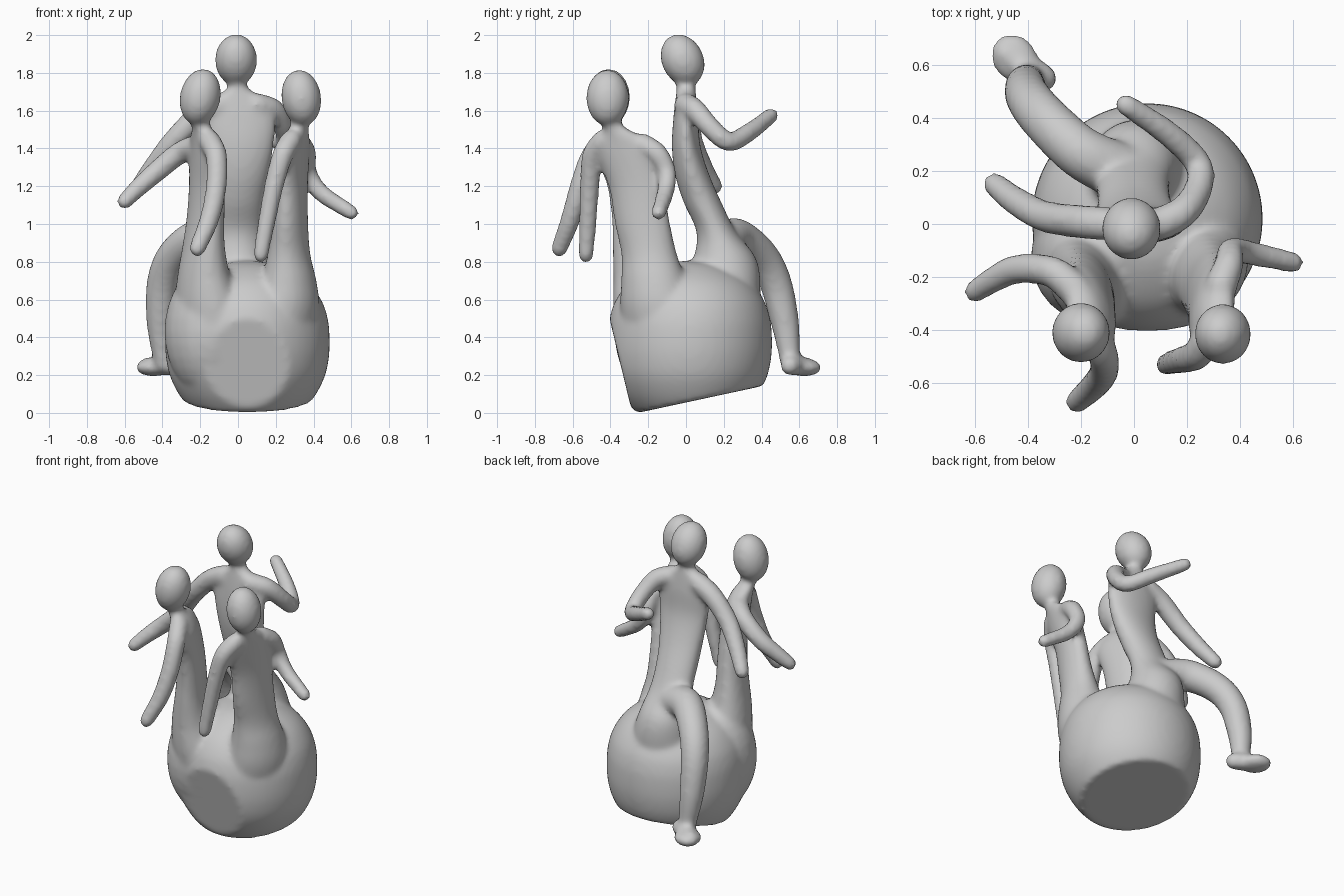
import bpy, bmesh, math
from mathutils import Vector, Matrix

if "Cube" in bpy.data.objects:
    bpy.data.objects.remove(bpy.data.objects["Cube"])

parts = []
N = 16


def finish(bm, name):
    bmesh.ops.recalc_face_normals(bm, faces=bm.faces)
    me = bpy.data.meshes.new(name)
    bm.to_mesh(me)
    bm.free()
    ob = bpy.data.objects.new(name, me)
    bpy.context.collection.objects.link(ob)
    parts.append(ob)
    return ob


def spline(pts, steps=6):
    """Catmull-Rom through tuples of any length."""
    p = [Vector(q) for q in pts]
    p = [2 * p[0] - p[1]] + p + [2 * p[-1] - p[-2]]
    out = []
    for i in range(1, len(p) - 2):
        a, b, c, d = p[i - 1:i + 3]
        for k in range(steps):
            t = k / steps
            out.append(0.5 * (2 * b + (c - a) * t + (2 * a - 5 * b + 4 * c - d) * t * t
                              + (3 * b - a - 3 * c + d) * t ** 3))
    return out + [p[-2]]


def bridge(bm, loops):
    rings = [[bm.verts.new(v) for v in lp] for lp in loops]
    n = len(rings[0])
    for a, b in zip(rings, rings[1:]):
        for i in range(n):
            j = (i + 1) % n
            bm.faces.new((a[i], a[j], b[j], b[i]))
    bm.faces.new(rings[0])
    bm.faces.new(rings[-1])


def limb(name, pts):
    """Round tube with rounded ends; points are (x, y, z, radius)."""
    s = [(Vector(q[:3]), q[3]) for q in spline([Vector(p) for p in pts])]
    d0 = (s[0][0] - s[1][0]).normalized()
    d1 = (s[-1][0] - s[-2][0]).normalized()
    caps = [math.radians(a) for a in (30, 55, 78)]
    head = [(s[0][0] + d0 * s[0][1] * math.sin(a), s[0][1] * math.cos(a)) for a in reversed(caps)]
    tail = [(s[-1][0] + d1 * s[-1][1] * math.sin(a), s[-1][1] * math.cos(a)) for a in caps]
    s = head + s + tail
    loops, q, prev = [], None, None
    for i, (c, r) in enumerate(s):
        t = (s[min(i + 1, len(s) - 1)][0] - s[max(i - 1, 0)][0]).normalized()
        q = t.to_track_quat('Z', 'Y') if q is None else prev.rotation_difference(t) @ q
        prev = t
        loops.append([c + q @ Vector((r * math.cos(2 * math.pi * k / N), r * math.sin(2 * math.pi * k / N), 0))
                      for k in range(N)])
    bm = bmesh.new()
    bridge(bm, loops)
    finish(bm, name)


def stack(bm, rings, angle=0, n=32, steps=5):
    """Horizontal ellipses (x, y, z, half width, half depth), turned by angle."""
    rot = Matrix.Rotation(math.radians(angle), 3, 'Z')
    loops = []
    for q in spline(rings, steps):
        x, y, z, a, b = q
        loops.append([Vector((x, y, z)) + rot @ Vector((a * math.cos(2 * math.pi * k / n),
                      b * math.sin(2 * math.pi * k / n), 0)) for k in range(n)])
    bridge(bm, loops)


def torso(name, rings, angle):
    bm = bmesh.new()
    stack(bm, rings, angle)
    finish(bm, name)


def ball(name, loc, radii, rot=(0, 0, 0)):
    bm = bmesh.new()
    m = Matrix.Translation(loc)
    for ax, a in zip('ZYX', reversed(rot)):
        m = m @ Matrix.Rotation(math.radians(a), 4, ax)
    bmesh.ops.create_uvsphere(bm, u_segments=24, v_segments=16, radius=1, matrix=m @ Matrix.Diagonal((*radii, 1)))
    finish(bm, name)


# Round base, sliced by a tilted floor plane and a flat front plane
bm = bmesh.new()
profile = [(-.1, .18), (-.03, .25), (.04, .32), (.11, .37), (.2, .412), (.3, .432), (.4, .435), (.5, .425),
           (.6, .39), (.7, .31), (.78, .17), (.805, .03)]
stack(bm, [(.05, .02, z, r, r) for z, r in profile], n=64)
for co, no in (((0, -.28, -.005), (0, .215, -1)), ((0, -.405, .5), (0, -1, -.24))):
    geom = bm.verts[:] + bm.edges[:] + bm.faces[:]
    cut = bmesh.ops.bisect_plane(bm, geom=geom, plane_co=co, plane_no=no, clear_outer=True)
    edges = [e for e in cut['geom_cut'] if isinstance(e, bmesh.types.BMEdge)]
    bmesh.ops.holes_fill(bm, edges=edges, sides=0)
finish(bm, "base")
ball("base_corner_bulge", (-.135, -.125, .43), (.255, .255, .36))

# Rear figure
torso("rear_torso", [(.04, .13, .48, .25, .24), (.02, .185, .66, .205, .21), (.0, .205, .82, .165, .165),
                     (-.005, .16, .96, .14, .105), (0, .085, 1.12, .14, .1), (0.01, .03, 1.27, .155, .09),
                     (.015, 0, 1.42, .175, .075), (.01, 0, 1.57, .185, .066), (0, 0, 1.67, .13, .055),
                     (0, 0, 1.72, .055, .05), (-.01, -.005, 1.8, .05, .05)], 0)
ball("rear_head", (-.01, -.018, 1.868), (.112, .112, .142), (25, 0, 0))
limb("rear_arm_bent", [(.1, 0, 1.63, .065), (.19, .05, 1.6, .06), (.245, .14, 1.5, .054), (.24, .23, 1.435, .052),
                       (.13, .34, 1.49, .049), (-.03, .45, 1.575, .042)])
limb("rear_arm_low", [(-.1, 0, 1.63, .065), (-.21, .01, 1.57, .064), (-.34, .03, 1.44, .06),
                      (-.45, .09, 1.3, .054), (-.525, .15, 1.2, .046)])
limb("rear_leg", [(-.06, .2, .9, .11), (-.2, .27, .93, .1), (-.33, .39, .84, .093), (-.395, .47, .7, .087),
                  (-.41, .52, .5, .077), (-.4, .545, .33, .06), (-.39, .55, .26, .052)])
limb("rear_foot", [(-.34, .55, .25, .052), (-.42, .6, .25, .054), (-.49, .645, .245, .046)])
ball("rear_toes", (-.45, .625, .24), (.1, .085, .047), (0, 0, 130))

# Front left figure
torso("left_torso", [(-.12, -.14, .35, .23, .19), (-.15, -.175, .55, .215, .18), (-.18, -.212, .72, .178, .135),
                     (-.182, -.235, .88, .16, .103), (-.172, -.25, 1.03, .15, .09), (-.165, -.275, 1.2, .15, .083),
                     (-.165, -.32, 1.37, .165, .077), (-.18, -.345, 1.46, .12, .065),
                     (-.195, -.385, 1.52, .055, .05), (-.2, -.4, 1.6, .05, .05)], 112)
ball("left_head", (-.2, -.41, 1.672), (.108, .114, .152), (0, 12, 0))
limb("left_arm_down", [(-.15, -.42, 1.44, .06), (-.115, -.5, 1.36, .058), (-.115, -.56, 1.2, .056),
                       (-.15, -.61, 1.03, .053), (-.215, -.67, .87, .045)])
limb("left_arm_out", [(-.22, -.25, 1.41, .065), (-.31, -.18, 1.375, .06), (-.44, -.17, 1.27, .056),
                      (-.53, -.21, 1.19, .05), (-.6, -.255, 1.12, .043)])

# Front right figure
torso("right_torso", [(.2, -.1, .35, .23, .2), (.245, -.14, .55, .21, .185), (.268, -.17, .7, .175, .145),
                      (.27, -.195, .84, .15, .11), (.278, -.23, 1.0, .15, .088), (.285, -.265, 1.2, .15, .078),
                      (.295, -.32, 1.38, .168, .075), (.31, -.345, 1.46, .12, .065),
                      (.325, -.385, 1.52, .055, .05), (.335, -.405, 1.6, .05, .05)], 75)
ball("right_head", (.335, -.415, 1.668), (.106, .114, .15), (0, -8, 0))
limb("right_arm_down", [(.28, -.44, 1.44, .06), (.235, -.495, 1.36, .057), (.19, -.51, 1.2, .052),
                        (.15, -.52, 1.0, .047), (.12, -.53, .835, .041)])
limb("right_arm_out", [(.33, -.23, 1.42, .062), (.36, -.15, 1.37, .056), (.37, -.1, 1.27, .05),
                       (.44, -.11, 1.165, .047), (.6, -.145, 1.06, .041)])

# Fuse everything into one soft, blended sculpture
bpy.ops.object.select_all(action='DESELECT')
for ob in parts:
    ob.select_set(True)
statue = parts[0]
bpy.context.view_layer.objects.active = statue
bpy.ops.object.join()
statue.name = "three_figures_on_base"
fuse = statue.modifiers.new("fuse", 'REMESH')
fuse.mode = 'VOXEL'
fuse.voxel_size = 0.016
fuse.use_smooth_shade = True
soft = statue.modifiers.new("soften", 'SMOOTH')
soft.factor = 0.5
soft.iterations = 9
